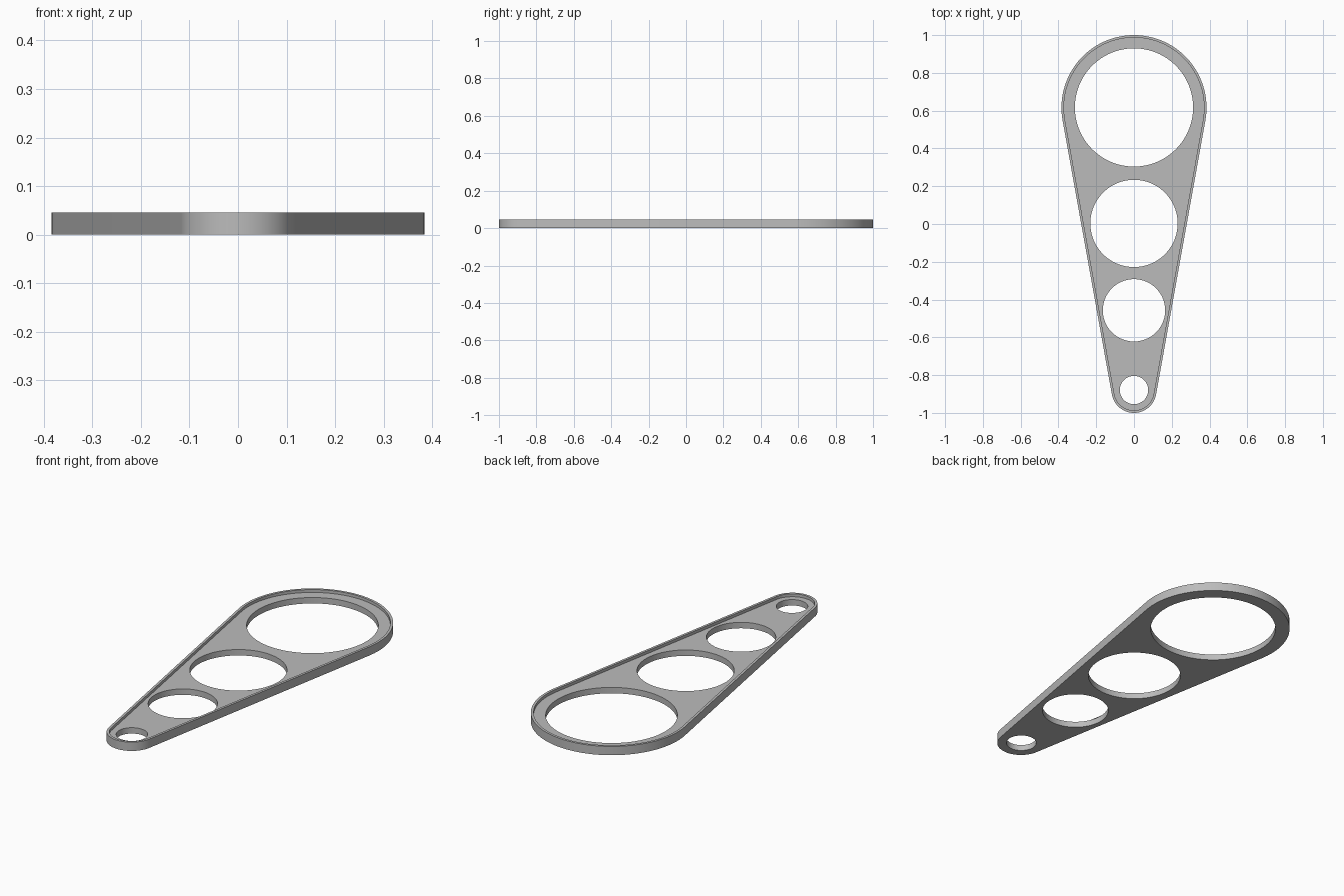
import bpy, bmesh, math

if "Cube" in bpy.data.objects:
    bpy.data.objects.remove(bpy.data.objects["Cube"], do_unlink=True)

HEIGHT, FLOOR, RIM = 0.046, 0.031, 0.013
BIG_Y, BIG_R = 0.616, 0.384
TIP_Y, TIP_R = -0.881, 0.119
# centre y and radius of each through hole
HOLES = [(0.617, 0.313), (0.003, 0.231), (-0.457, 0.165), (-0.879, 0.075)]

grey = bpy.data.materials.new("plain grey")
grey.use_nodes = True
grey.diffuse_color = (0.5, 0.5, 0.5, 1)
grey.node_tree.nodes["Principled BSDF"].inputs["Base Color"].default_value = (0.5, 0.5, 0.5, 1)


def arc(cy, r, start, end, steps):
    angles = [start + (end - start) * i / steps for i in range(steps + 1)]
    return [(r * math.cos(a), cy + r * math.sin(a)) for a in angles]


def taper_outline(inset):
    """Two arcs joined by their common tangents."""
    t = math.asin((BIG_R - TIP_R) / (BIG_Y - TIP_Y))
    return (arc(BIG_Y, BIG_R - inset, -t, math.pi + t, 72)
            + arc(TIP_Y, TIP_R - inset, math.pi + t, 2 * math.pi - t, 40))


def prism(name, outline, z0, z1):
    bm = bmesh.new()
    base = bm.faces.new([bm.verts.new((x, y, z0)) for x, y in outline])
    top = bmesh.ops.extrude_face_region(bm, geom=[base])["geom"]
    bmesh.ops.translate(bm, vec=(0, 0, z1 - z0),
                        verts=[g for g in top if isinstance(g, bmesh.types.BMVert)])
    bmesh.ops.recalc_face_normals(bm, faces=bm.faces)
    mesh = bpy.data.meshes.new(name)
    bm.to_mesh(mesh)
    bm.free()
    mesh.materials.append(grey)
    obj = bpy.data.objects.new(name, mesh)
    bpy.context.collection.objects.link(obj)
    return obj


# Tapered plate, then the shallow tray and the holes cut from it
plate = prism("tapered_plate", taper_outline(0), 0, HEIGHT)
cutters = [prism("tray_cutter", taper_outline(RIM), FLOOR, HEIGHT + 0.1)]
for cy, r in HOLES:
    cutters.append(prism("hole_cutter", arc(cy, r, 0, 2 * math.pi, 96)[:-1], -0.1, HEIGHT + 0.2))

for cutter in cutters:
    cutter.hide_render = True
    mod = plate.modifiers.new("cut", "BOOLEAN")
    mod.operation = "DIFFERENCE"
    mod.solver = "EXACT"
    mod.object = cutter

# Bake the cuts and drop the cutters
bpy.context.view_layer.update()
evaluated = plate.evaluated_get(bpy.context.evaluated_depsgraph_get())
baked = bpy.data.meshes.new_from_object(evaluated)
plate.modifiers.clear()
plate.data = baked
for cutter in cutters:
    bpy.data.objects.remove(cutter, do_unlink=True)

# Smooth curved walls, crisp rims
bpy.ops.object.select_all(action="DESELECT")
plate.select_set(True)
bpy.context.view_layer.objects.active = plate
bpy.ops.object.shade_smooth_by_angle(angle=math.radians(30))
